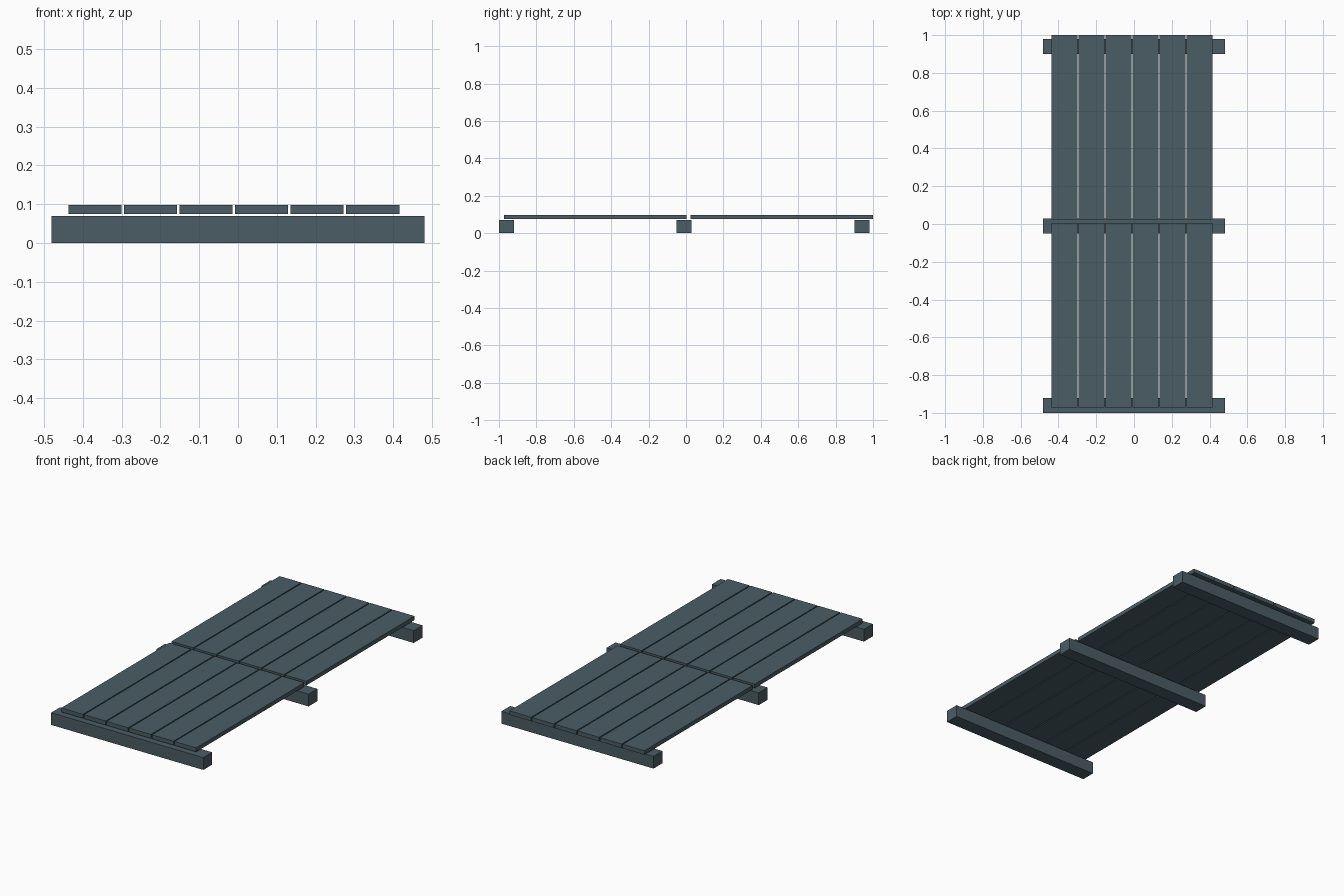
import bpy

if "Cube" in bpy.data.objects:
    bpy.data.objects.remove(bpy.data.objects["Cube"])

mat = bpy.data.materials.new("slate_paint")
mat.diffuse_color = (0.07, 0.11, 0.13, 1)
mat.use_nodes = True
mat.node_tree.nodes["Principled BSDF"].inputs["Base Color"].default_value = mat.diffuse_color


def box(name, x, y, z):
    """Box from (min, max) ranges on each axis."""
    bpy.ops.mesh.primitive_cube_add(size=1)
    o = bpy.context.object
    o.name = name
    for v in o.data.vertices:
        v.co = [r[0] + (c + 0.5) * (r[1] - r[0]) for c, r in zip(v.co, (x, y, z))]
    o.data.materials.append(mat)
    return o


# Three cross beams on the ground
for i in range(3):
    y = -1 + 0.95 * i
    box(f"cross_beam_{i + 1}", (-0.481, 0.481), (y, y + 0.08), (0, 0.07))

# Two rows of six deck planks
for row in range(2):
    y = -0.972 + 0.996 * row
    for i in range(6):
        x = -0.437 + 0.1432 * i
        box(f"plank_{row + 1}_{i + 1}", (x, x + 0.137), (y, y + 0.976), (0.075, 0.098))
